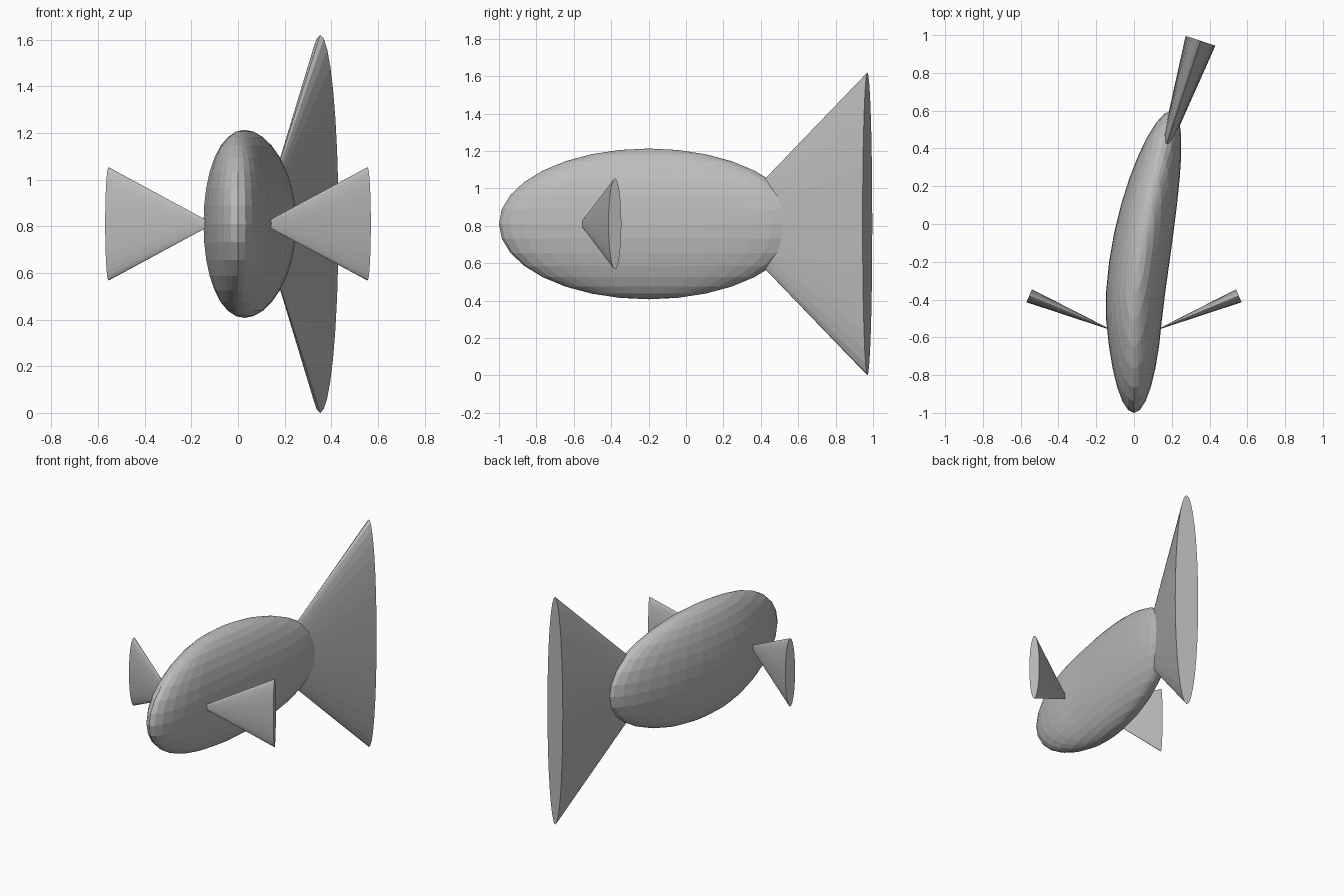
import bpy
import bmesh
from mathutils import Matrix, Vector

cube = bpy.data.objects.get("Cube")
if cube:
    bpy.data.objects.remove(cube, do_unlink=True)

MID = 0.81  # height of the fish's centre line

grey = bpy.data.materials.new("plain grey")
grey.use_nodes = True
colour = (0.5, 0.5, 0.5, 1)
grey.diffuse_color = colour
grey.node_tree.nodes["Principled BSDF"].inputs["Base Color"].default_value = colour


def add_object(name, bm):
    bmesh.ops.recalc_face_normals(bm, faces=bm.faces)
    mesh = bpy.data.meshes.new(name)
    bm.to_mesh(mesh)
    bm.free()
    mesh.materials.append(grey)
    obj = bpy.data.objects.new(name, mesh)
    bpy.context.collection.objects.link(obj)
    return obj


def flat_cone(name, apex, base, half_thickness, half_height):
    """Cone from an apex to an elliptical base, both given as (x, y)."""
    start, end = Vector((*apex, MID)), Vector((*base, MID))
    axis = end - start
    up = Vector((0, 0, 1))
    side = up.cross(axis).normalized() * half_thickness
    # Columns: thickness, height, length
    frame = Matrix((side, up * half_height, axis)).transposed().to_4x4()
    frame.translation = (start + end) / 2
    bm = bmesh.new()
    bmesh.ops.create_cone(bm, cap_ends=True, segments=32, radius1=0,
                          radius2=1, depth=1, matrix=frame)
    bmesh.ops.remove_doubles(bm, verts=bm.verts, dist=0.0001)
    return add_object(name, bm)


# Body: stretched sphere whose rear half curves to the left
bm = bmesh.new()
bmesh.ops.create_uvsphere(bm, u_segments=32, v_segments=16, radius=1)
for v in bm.verts:
    y = v.co.y * 0.8 - 0.2
    bend = 0.17 * max(0, y + 0.5) ** 1.5
    v.co = (v.co.x * 0.16 + bend, y, v.co.z * 0.403 + MID)
add_object("body", bm)

# Tail fin, swung to the left
flat_cone("tail_fin", (0.095, 0.19), (0.352, 0.97), 0.083, 0.81)

# Side fins
for name, s in (("left_fin", 1), ("right_fin", -1)):
    flat_cone(name, (s * 0.105, -0.567), (s * 0.555, -0.38), 0.037, 0.243)
